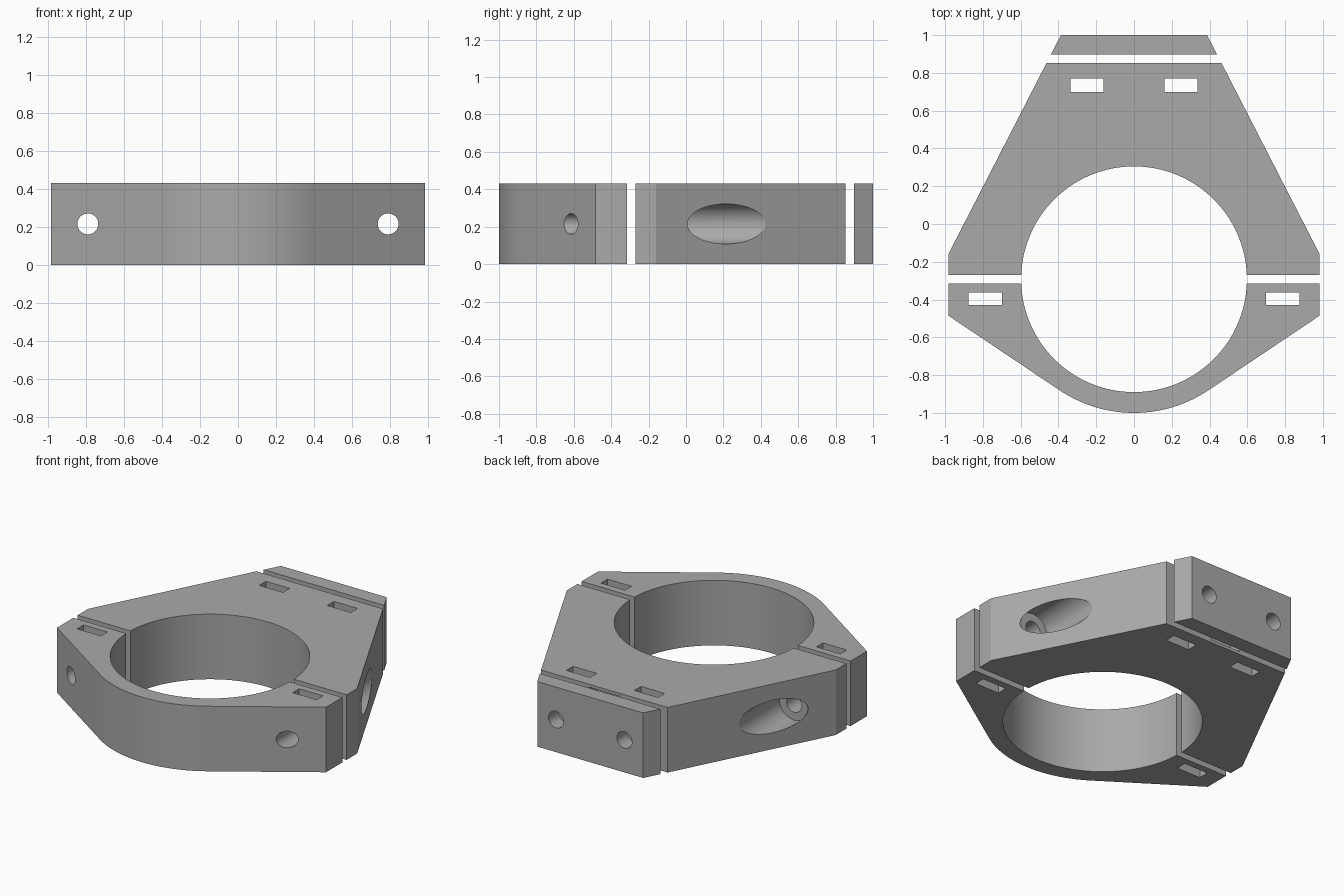
import bpy, bmesh
from math import sin, cos, pi, radians, acos, asin
from mathutils import Matrix

H = 0.43            # thickness of the clamp
MID = H / 2
CY = -0.2925        # bore centre in y
R_IN, R_OUT = 0.5975, 0.7075
BOLT_X, REAR_X = 0.79, 0.25
BOLT_R, HEAD_R = 0.055, 0.107

if "Cube" in bpy.data.objects:
    bpy.data.objects.remove(bpy.data.objects["Cube"])

grey = bpy.data.materials.new("plain grey")
grey.use_nodes = True
colour = (0.4, 0.4, 0.4, 1)
grey.diffuse_color = colour
grey.node_tree.nodes["Principled BSDF"].inputs["Base Color"].default_value = colour


def finish(bm, name):
    bmesh.ops.recalc_face_normals(bm, faces=bm.faces)
    mesh = bpy.data.meshes.new(name)
    bm.to_mesh(mesh)
    bm.free()
    obj = bpy.data.objects.new(name, mesh)
    mesh.materials.append(grey)
    bpy.context.collection.objects.link(obj)
    return obj


def plate(name, outline):
    """Extrude a closed xy outline to the full thickness."""
    bm = bmesh.new()
    face = bm.faces.new([bm.verts.new((x, y, 0)) for x, y in outline])
    ext = bmesh.ops.extrude_face_region(bm, geom=[face])
    top = [v for v in ext["geom"] if isinstance(v, bmesh.types.BMVert)]
    bmesh.ops.translate(bm, verts=top, vec=(0, 0, H))
    return finish(bm, name)


def arc(radius, start, end, steps):
    return [(radius * cos(start + (end - start) * i / steps),
             CY + radius * sin(start + (end - start) * i / steps))
            for i in range(steps + 1)]


def box(x0, x1, y0, y1, z0, z1):
    bm = bmesh.new()
    size = Matrix.Diagonal((x1 - x0, y1 - y0, z1 - z0, 1))
    centre = Matrix.Translation(((x0 + x1) / 2, (y0 + y1) / 2, (z0 + z1) / 2))
    bmesh.ops.create_cube(bm, size=1, matrix=centre @ size)
    return finish(bm, "cutter")


def rod(x, y0, y1, radius):
    """Cylinder along y at mid thickness."""
    bm = bmesh.new()
    place = Matrix.Translation((x, (y0 + y1) / 2, MID)) @ Matrix.Rotation(pi / 2, 4, 'X')
    bmesh.ops.create_cone(bm, cap_ends=True, segments=48, radius1=radius,
                          radius2=radius, depth=y1 - y0, matrix=place)
    return finish(bm, "cutter")


def cut(obj, cutters):
    bpy.context.view_layer.objects.active = obj
    for c in cutters:
        c.hide_render = True
        mod = obj.modifiers.new("cut", 'BOOLEAN')
        mod.operation, mod.solver, mod.object = 'DIFFERENCE', 'EXACT', c
        bpy.ops.object.modifier_apply(modifier=mod.name)
        bpy.data.objects.remove(c)
    bpy.ops.object.select_all(action='DESELECT')
    obj.select_set(True)
    bpy.ops.object.shade_smooth_by_angle(angle=radians(25))


# Front jaw: tangent flanks running into a rounded nose
edge = -0.315
a = asin((edge - CY) / R_IN)
t = radians(34)
front_jaw = plate("front_jaw",
                  arc(R_IN, a, -pi - a, 64)
                  + [(-0.983, edge), (-0.983, -0.485)]
                  + arc(R_OUT, -pi / 2 - t, -pi / 2 + t, 28)
                  + [(0.983, -0.485), (0.983, edge)])
cutters = []
for s in (-1, 1):
    cutters.append(rod(s * BOLT_X, -1.1, 0, BOLT_R))
    x0, x1 = sorted((s * 0.70, s * 0.875))
    cutters.append(box(x0, x1, -0.43, -0.362, -0.1, H + 0.1))
cut(front_jaw, cutters)

# Main body: tapered block with the other half of the bore
edge = -0.27
a = asin((edge - CY) / R_IN)
main_body = plate("main_body",
                  arc(R_IN, a, pi - a, 64)
                  + [(-0.983, edge), (-0.983, -0.16), (-0.463, 0.853),
                     (0.463, 0.853), (0.983, -0.16), (0.983, edge)])
cutters = [box(-0.11, 0.11, 0.77, 1, 0.02, H - 0.02)]    # rear pocket
for s in (-1, 1):
    cutters.append(rod(s * BOLT_X, -0.5, 0.8, BOLT_R))    # bolt hole
    cutters.append(rod(s * BOLT_X, 0.0, 0.8, HEAD_R))     # bolt head recess
    cutters.append(rod(s * REAR_X, 0.6, 1, BOLT_R))       # rear bolt hole
    x0, x1 = sorted((s * 0.162, s * 0.335))
    cutters.append(box(x0, x1, 0.70, 0.77, -0.1, H + 0.1))  # nut slot
cut(main_body, cutters)

# Rear plate with two bolt holes
rear_plate = plate("rear_plate", [(-0.44, 0.897), (0.44, 0.897),
                                  (0.387, 1.0), (-0.387, 1.0)])
cut(rear_plate, [rod(s * REAR_X, 0.8, 1.1, BOLT_R) for s in (-1, 1)])
